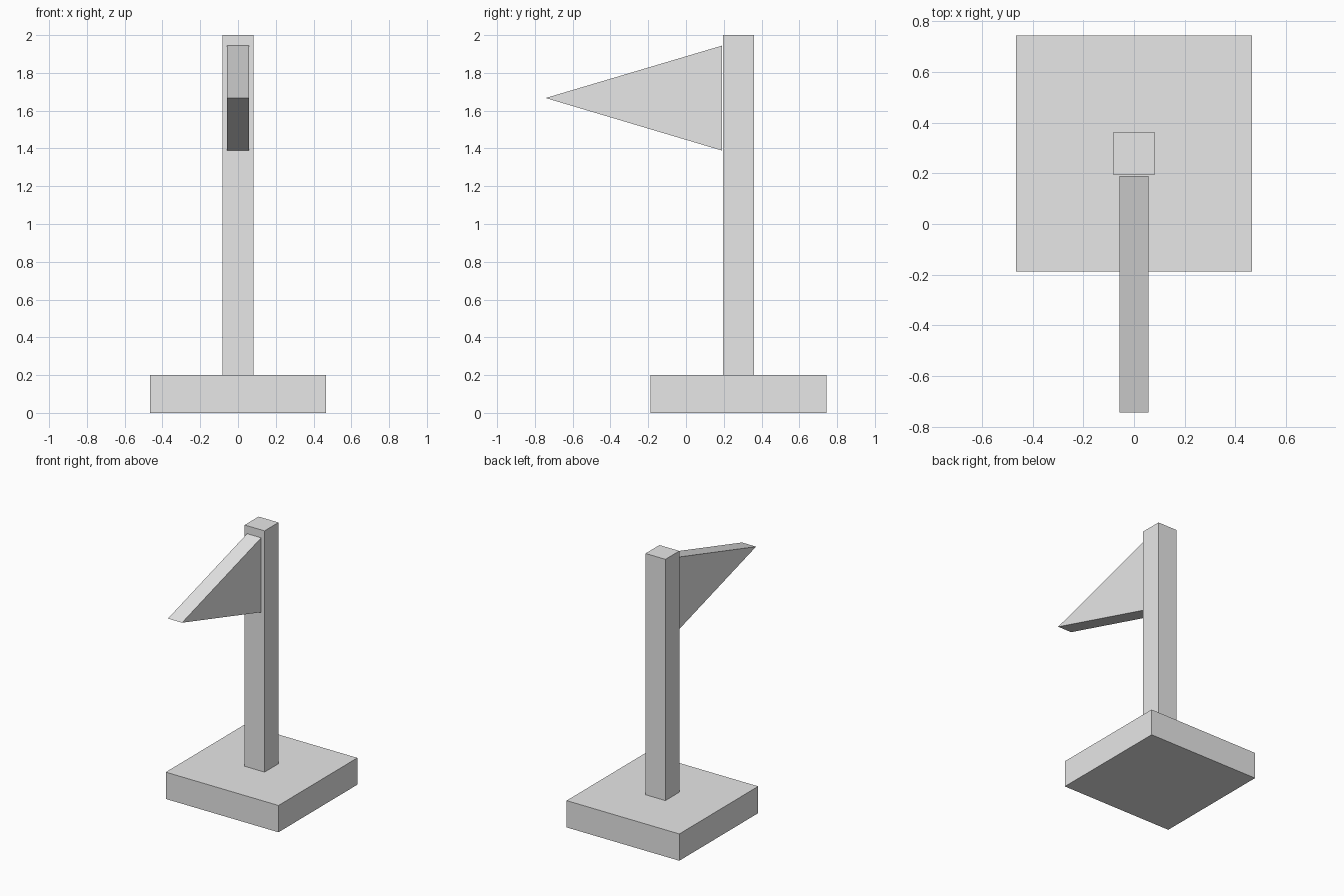
import bpy

cube = bpy.data.objects.get("Cube")
if cube:
    bpy.data.objects.remove(cube, do_unlink=True)

# Single plain grey used on every part
grey = bpy.data.materials.new("light grey")
grey.use_nodes = True
grey.diffuse_color = (0.8, 0.8, 0.8, 1)
grey.node_tree.nodes["Principled BSDF"].inputs["Base Color"].default_value = (0.8, 0.8, 0.8, 1)


def prism(name, profile, half_width):
    """Extrude a (y, z) profile symmetrically along x."""
    n = len(profile)
    verts = [(x, y, z) for x in (-half_width, half_width) for y, z in profile]
    faces = [tuple(reversed(range(n))), tuple(range(n, 2 * n))]
    faces += [(i, (i + 1) % n, (i + 1) % n + n, i + n) for i in range(n)]
    mesh = bpy.data.meshes.new(name)
    mesh.from_pydata(verts, [], faces)
    mesh.materials.append(grey)
    obj = bpy.data.objects.new(name, mesh)
    bpy.context.collection.objects.link(obj)
    return obj


def box(name, half_width, y0, y1, z0, z1):
    return prism(name, [(y0, z0), (y1, z0), (y1, z1), (y0, z1)], half_width)


# Square base slab and upright post
box("base", 0.465, -0.187, 0.743, 0, 0.2)
box("pole", 0.082, 0.196, 0.36, 0.2, 2)

# Triangular pennant pointing forward, just clear of the post
prism("flag", [(-0.743, 1.667), (0.19, 1.389), (0.19, 1.944)], 0.058)
